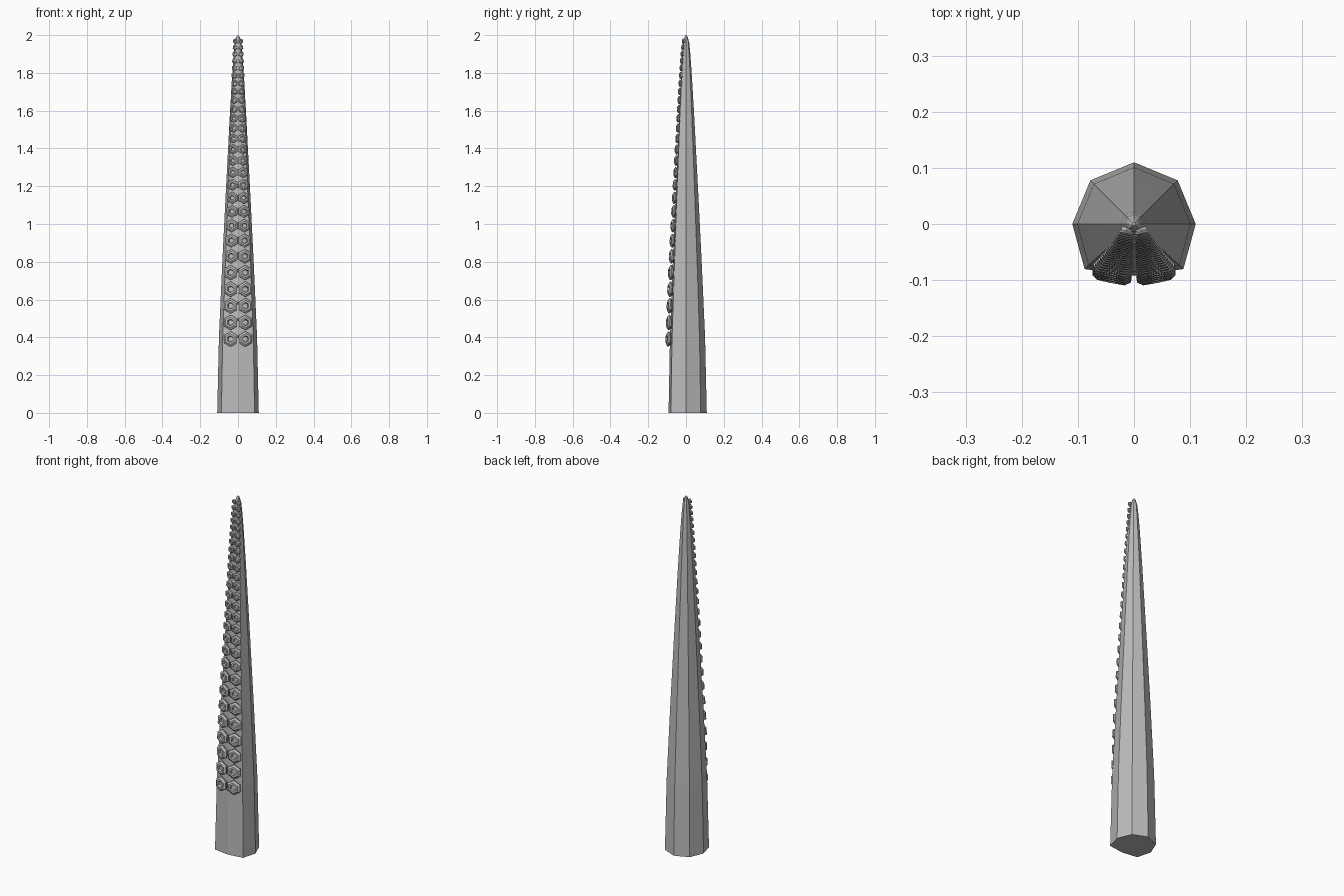
import bpy, bmesh, math
from mathutils import Vector, Matrix

cube = bpy.data.objects.get("Cube")
if cube:
    bpy.data.objects.remove(cube, do_unlink=True)

grey = bpy.data.materials.new("Grey")
grey.use_nodes = True
grey.diffuse_color = (0.5, 0.5, 0.5, 1)
grey.node_tree.nodes["Principled BSDF"].inputs["Base Color"].default_value = (0.5, 0.5, 0.5, 1)

# Radius of the arm against height
PROFILE = [(0, .11), (.4, .101), (.8, .083), (1.2, .063), (1.6, .042),
           (1.8, .03), (1.9, .023), (1.96, .017), (1.99, .009), (2, .003)]


def radius(z):
    for (z0, r0), (z1, r1) in zip(PROFILE, PROFILE[1:]):
        if z <= z1:
            return r0 + (r1 - r0) * (z - z0) / (z1 - z0)
    return PROFILE[-1][1]


def section(r):
    """Octagon with a flattened front side."""
    pts = [Vector((math.cos(math.pi * i / 4), math.sin(math.pi * i / 4))) * r for i in range(8)]
    pts[5], pts[7] = Vector((-.8, -.73)) * r, Vector((.8, -.73)) * r
    pts[6] = Vector((0, -.84)) * r
    return pts


def bridge(bm, a, b):
    n = len(a)
    for i in range(n):
        j = (i + 1) % n
        bm.faces.new((a[i], a[j], b[j], b[i]))


def finish(bm, name):
    bmesh.ops.recalc_face_normals(bm, faces=bm.faces)
    mesh = bpy.data.meshes.new(name)
    bm.to_mesh(mesh)
    bm.free()
    mesh.materials.append(grey)
    obj = bpy.data.objects.new(name, mesh)
    bpy.context.collection.objects.link(obj)
    return obj


# Tapering arm
bm = bmesh.new()
rings = [[bm.verts.new((p.x, p.y, z)) for p in section(r)] for z, r in PROFILE]
for a, b in zip(rings, rings[1:]):
    bridge(bm, a, b)
bm.faces.new(rings[0])
bm.faces.new(rings[-1])
finish(bm, "tentacle_arm")

# Sucker cross-section: (radius, height) from root to cup floor
CUP = [(.75, -.3), (.8, .1), (1, .25), (1, .42), (.72, .6), (.45, .6), (.36, .3)]


def add_sucker(bm, centre, axes, size):
    loops = []
    for r, h in CUP:
        loop = []
        for i in range(6):
            a = math.pi * (i / 3 + .5)
            local = Vector((r * math.cos(a), r * math.sin(a), h)) * size
            loop.append(bm.verts.new(centre + axes @ local))
        loops.append(loop)
    for a, b in zip(loops, loops[1:]):
        bridge(bm, a, b)
    bm.faces.new(loops[0])
    bm.faces.new(loops[-1])


# Two rows of suckers, shrinking towards the tip
for name, side in (("left_suckers", 1), ("right_suckers", -1)):
    bm = bmesh.new()
    z = .39
    while z < 1.97:
        step = min(.088, .12 - .045 * z)
        size = step * .46
        r = radius(z)
        x = size * .9
        y = -.84 * r + x * .14
        across = Vector((1, side * .2, 0)).normalized()
        up = Vector((0, .05, 1)).normalized()
        out = across.cross(up).normalized()
        axes = Matrix((across, out.cross(across), out)).transposed()
        add_sucker(bm, Vector((side * x, y, z)), axes, size)
        z += step
    finish(bm, name)
